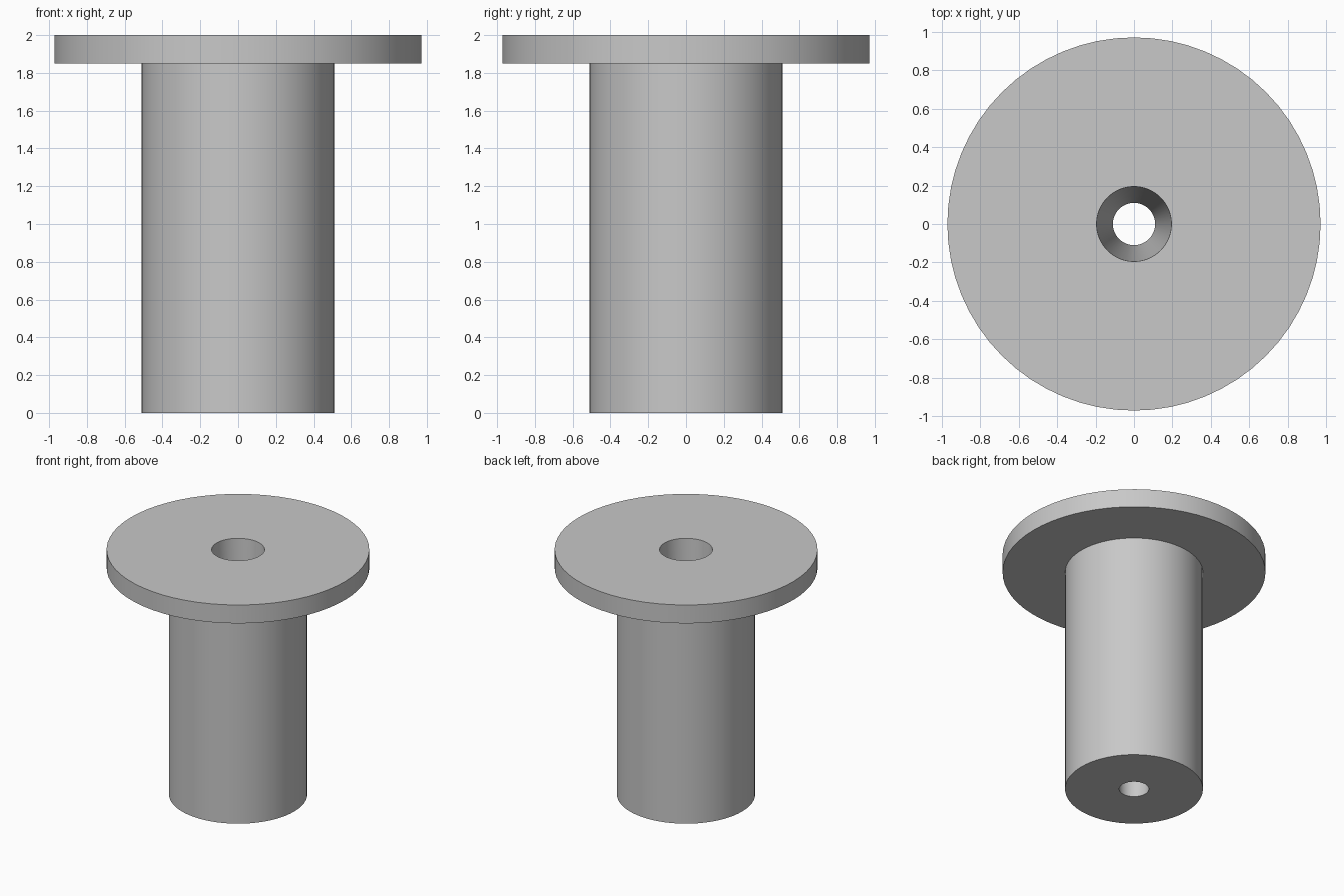
import bpy
import bmesh
from math import radians
from mathutils import Matrix, Vector

cube = bpy.data.objects.get("Cube")
if cube:
    bpy.data.objects.remove(cube, do_unlink=True)

# Plain grey material
grey = bpy.data.materials.new("light_grey")
grey.use_nodes = True
colour = (0.58, 0.58, 0.58, 1)
grey.diffuse_color = colour
grey.node_tree.nodes["Principled BSDF"].inputs["Base Color"].default_value = colour


def lathe(name, profile, segments=64):
    """Revolve a closed (radius, height) profile around z."""
    bm = bmesh.new()
    verts = [bm.verts.new((r, 0, z)) for r, z in profile]
    edges = [bm.edges.new((v, verts[(i + 1) % len(verts)]))
             for i, v in enumerate(verts)]
    bmesh.ops.spin(bm, geom=verts + edges, cent=(0, 0, 0), axis=(0, 0, 1),
                   angle=radians(360), steps=segments, use_merge=True)
    bmesh.ops.remove_doubles(bm, verts=bm.verts, dist=0.0001)
    bmesh.ops.recalc_face_normals(bm, faces=bm.faces)
    mesh = bpy.data.meshes.new(name)
    bm.to_mesh(mesh)
    bm.free()
    obj = bpy.data.objects.new(name, mesh)
    bpy.context.collection.objects.link(obj)
    mesh.materials.append(grey)
    bpy.ops.object.select_all(action="DESELECT")
    obj.select_set(True)
    bpy.context.view_layer.objects.active = obj
    bpy.ops.object.shade_smooth_by_angle(angle=radians(30))
    return obj


# Flanged sleeve: tapered bore, cylindrical body and wide top flange
bore_bottom, bore_top = 0.11, 0.195
body_radius, flange_radius = 0.51, 0.972
flange_base, height = 1.85, 2.0
lathe("flanged_sleeve", [
    (bore_bottom, 0),
    (body_radius, 0),
    (body_radius, flange_base),
    (flange_radius, flange_base),
    (flange_radius, height),
    (bore_top, height),
])
